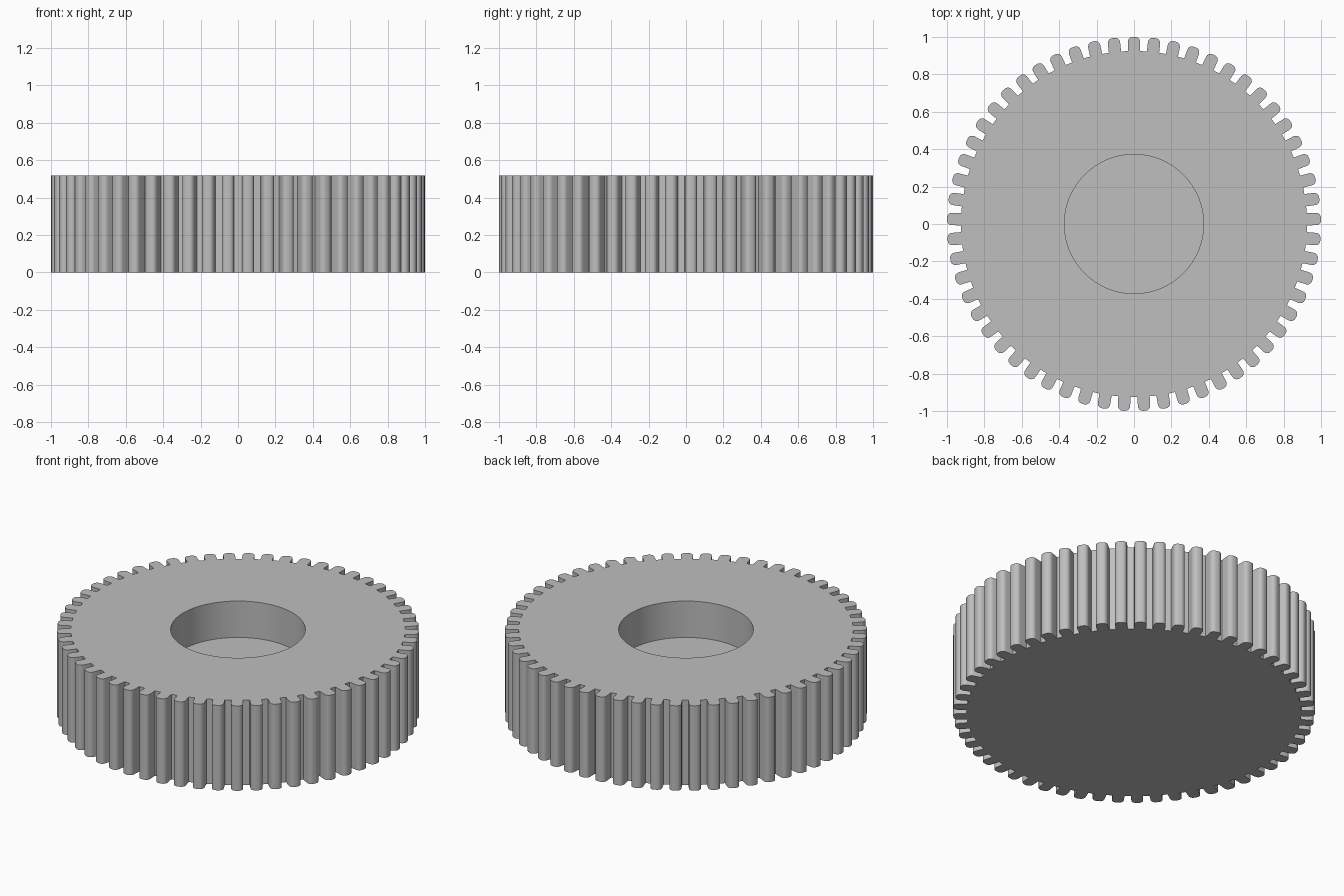
import bpy
import bmesh
from math import pi, sin, cos, sqrt, radians
from mathutils import Matrix, Vector

TEETH = 57
TIP, ROOT = 1.0, 0.925
HALF_TOOTH, CORNER = 0.033, 0.026
HEIGHT = 0.518
BORE_RADIUS, BORE_FLOOR = 0.372, 0.296

if "Cube" in bpy.data.objects:
    bpy.data.objects.remove(bpy.data.objects["Cube"])

grey = bpy.data.materials.new("plain grey")
grey.use_nodes = True
grey.diffuse_color = (0.52, 0.52, 0.52, 1)
grey.node_tree.nodes["Principled BSDF"].inputs["Base Color"].default_value = grey.diffuse_color


def prism(name, outline, bottom, top):
    """Extrude a closed outline between two heights."""
    bm = bmesh.new()
    face = bm.faces.new([bm.verts.new((p.x, p.y, bottom)) for p in outline])
    grown = bmesh.ops.extrude_face_region(bm, geom=[face], use_keep_orig=True)["geom"]
    verts = [v for v in grown if isinstance(v, bmesh.types.BMVert)]
    bmesh.ops.translate(bm, verts=verts, vec=(0, 0, top - bottom))
    bmesh.ops.recalc_face_normals(bm, faces=bm.faces)
    mesh = bpy.data.meshes.new(name)
    bm.to_mesh(mesh)
    bm.free()
    mesh.materials.append(grey)
    obj = bpy.data.objects.new(name, mesh)
    bpy.context.collection.objects.link(obj)
    return obj


# One tooth pointing along +y: straight flanks and rounded tip corners
root_y = sqrt(ROOT ** 2 - HALF_TOOTH ** 2)
right_half = [Vector((HALF_TOOTH, root_y))]
for i in range(6):
    a = i / 5 * pi / 2
    right_half.append(Vector((HALF_TOOTH - CORNER + CORNER * cos(a),
                              TIP - CORNER + CORNER * sin(a))))
tooth = right_half + [Vector((-p.x, p.y)) for p in reversed(right_half)]

# Repeat the tooth around the wheel
outline = []
for i in range(TEETH):
    turn = Matrix.Rotation(i * 2 * pi / TEETH, 2)
    outline += [turn @ p for p in tooth]
gear = prism("gear_wheel", outline, 0, HEIGHT)

# Blind round bore in the top
circle = [Vector((BORE_RADIUS * cos(i * pi / 64), BORE_RADIUS * sin(i * pi / 64)))
          for i in range(128)]
cutter = prism("bore_cutter", circle, BORE_FLOOR, HEIGHT + 0.1)
cutter.hide_render = True
cut = gear.modifiers.new("bore", 'BOOLEAN')
cut.operation = 'DIFFERENCE'
cut.solver = 'EXACT'
cut.object = cutter

# Bake the bore, drop the cutter and smooth the round surfaces
for obj in bpy.context.selected_objects:
    obj.select_set(False)
gear.select_set(True)
bpy.context.view_layer.objects.active = gear
bpy.ops.object.modifier_apply(modifier=cut.name)
bpy.data.objects.remove(cutter)
bpy.ops.object.shade_smooth_by_angle(angle=radians(30))
